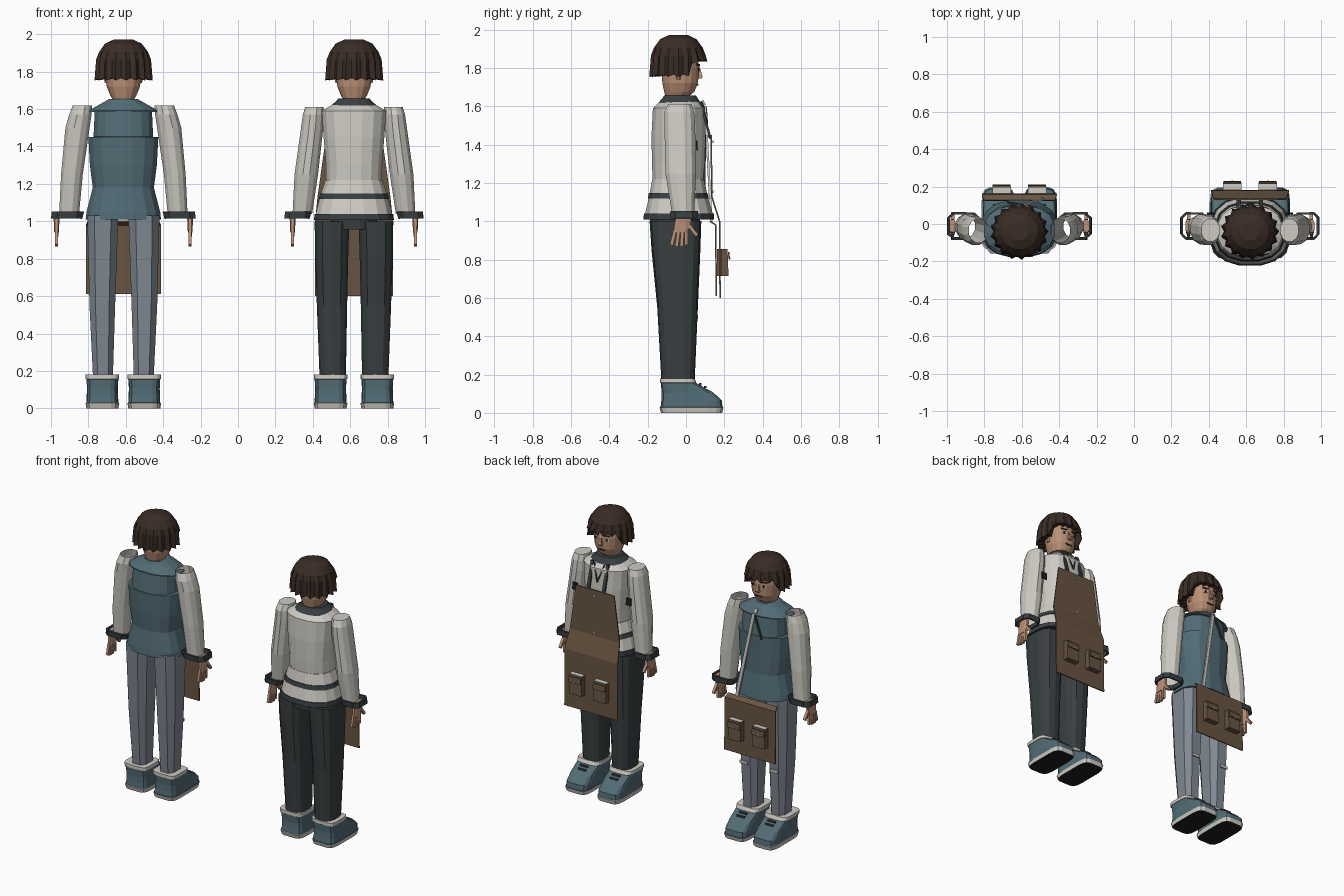
import bpy, bmesh, math
from mathutils import Vector

if "Cube" in bpy.data.objects:
    bpy.data.objects.remove(bpy.data.objects["Cube"])


def material(name, rgb):
    m = bpy.data.materials.new(name)
    m.use_nodes = True
    m.diffuse_color = (*rgb, 1)
    m.node_tree.nodes["Principled BSDF"].inputs["Base Color"].default_value = (*rgb, 1)
    return m


SKIN = material("skin", (0.5, 0.28, 0.18))
HAIR = material("dark brown hair", (0.042, 0.025, 0.019))
CLOTH = material("off white cloth", (0.62, 0.6, 0.55))
TEAL = material("slate teal", (0.085, 0.15, 0.18))
JEANS = material("grey blue denim", (0.22, 0.25, 0.29))
CHARCOAL = material("charcoal", (0.04, 0.05, 0.053))
BROWN = material("brown leather", (0.14, 0.09, 0.055))
BLACK = material("black", (0.012, 0.013, 0.014))


def finish(name, bm, mats, rule=None, thick=0):
    bmesh.ops.recalc_face_normals(bm, faces=bm.faces)
    bm.normal_update()
    if rule:
        for f in bm.faces:
            f.material_index = rule(f)
    me = bpy.data.meshes.new(name)
    bm.to_mesh(me)
    bm.free()
    for m in mats:
        me.materials.append(m)
    ob = bpy.data.objects.new(name, me)
    bpy.context.collection.objects.link(ob)
    if thick:
        mod = ob.modifiers.new("thickness", "SOLIDIFY")
        mod.thickness, mod.offset = thick, 0
    return ob


def skin_rings(name, rings, mats, caps=(True, True), rule=None, thick=0):
    """Bridge closed rings of points."""
    bm = bmesh.new()
    vs = [[bm.verts.new(p) for p in r] for r in rings]
    n = len(vs[0])
    for a, b in zip(vs, vs[1:]):
        for i in range(n):
            j = (i + 1) % n
            bm.faces.new((a[i], a[j], b[j], b[i]))
    if caps[0]:
        bm.faces.new(vs[0][::-1])
    if caps[1]:
        bm.faces.new(vs[-1])
    return finish(name, bm, mats, rule, thick)


def loft(name, rows, mats, cx=0, side=1, n=16, p=2.4, **kw):
    """Stack superellipses given as (z, x0, x1, y0, y1)."""
    def ring(z, x0, x1, y0, y1):
        pts = []
        for i in range(n):
            a = math.tau * (i + 0.5) / n
            c, s = math.cos(a), math.sin(a)
            u = math.copysign(abs(c) ** (2 / p), c)
            v = math.copysign(abs(s) ** (2 / p), s)
            x = (x0 + x1) / 2 + (x1 - x0) / 2 * u
            pts.append((cx + side * x, (y0 + y1) / 2 + (y1 - y0) / 2 * v, z))
        return pts
    return skin_rings(name, [ring(*r) for r in rows], mats, **kw)


def body(name, rows, mat, cx, **kw):
    return loft(name, [(z, -w, w, y0, y1) for z, w, y0, y1 in rows], [mat], cx, **kw)


def bar(name, a, b, width, depth, mat):
    """Box from point a to point b."""
    a, b = Vector(a), Vector(b)
    d = (b - a).normalized()
    ref = Vector((0, 1, 0)) if abs(d.y) < 0.9 else Vector((0, 0, 1))
    u = d.cross(ref).normalized() * width / 2
    v = d.cross(u).normalized() * depth / 2
    return skin_rings(name, [[q + u + v, q - u + v, q - u - v, q + u - v] for q in (a, b)], [mat])


def sheet(name, rows, mat, cx):
    """Thin hanging panel from (z, y, half width) rows."""
    bm = bmesh.new()
    vs = [[bm.verts.new((cx + s * w, y, z)) for s in (-1, 1)] for z, y, w in rows]
    for a, b in zip(vs, vs[1:]):
        bm.faces.new((a[0], a[1], b[1], b[0]))
    return finish(name, bm, [mat], thick=0.008)


def head(cx):
    cy = -0.04
    body("head", [(1.6, .055, -.1, .015), (1.655, .06, -.11, .02), (1.675, .072, -.115, .045),
                  (1.72, .09, -.125, .064), (1.8, .1, -.13, .07), (1.9, .1, -.13, .06)],
         SKIN, cx, p=2.3)
    # nose, eyes, brows, mouth
    loft("nose", [(1.745, -.016, .016, .05, .088), (1.755, -.016, .016, .05, .092),
                  (1.81, -.006, .006, .05, .072)], [SKIN], cx, n=4)
    for s in (-1, 1):
        bar("eye_white", (cx + s * .025, .063, 1.79), (cx + s * .055, .054, 1.79), .014, .012, CLOTH)
        bar("eye", (cx + s * .034, .063, 1.79), (cx + s * .046, .06, 1.79), .014, .014, BLACK)
        bar("brow", (cx + s * .02, .067, 1.815), (cx + s * .062, .054, 1.818), .008, .012, HAIR)
        loft("ear", [(1.74, .085, .1, -.05, -.03), (1.79, .09, .112, -.06, -.02)], [SKIN], cx, s, n=6)
    bar("mouth", (cx - .025, .058, 1.712), (cx + .025, .058, 1.712), .007, .012, HAIR)

    # hair cap with pointed locks, cut higher over the face
    n = 34
    def ring(r, z, notch=0, tip=0):
        pts = []
        for i in range(n):
            a = math.tau * i / n
            front = min(1, max(0, (math.sin(a) - .35) * 4))
            k = r * (1 - notch * (i % 2))
            low = z + (1.845 - z) * front * tip - .012 * tip * (1 - i % 2)
            pts.append((cx + k * math.cos(a), cy + k * math.sin(a) * .97, low))
        return pts
    skin_rings("hair", [ring(.05, 1.972), ring(.098, 1.95), ring(.132, 1.905, .03), ring(.148, 1.865, .1),
                        ring(.157, 1.765, .12, 1), ring(.1, 1.775, 0, 1)], [HAIR], caps=(True, False))


def arms(cx, sleeve, cuff, hand_x, closed):
    for s in (-1, 1):
        loft("sleeve", sleeve, [CLOTH], cx, s, n=12, p=2.1, caps=(False, closed))
        x0, x1 = cuff
        loft("cuff", [(1.015, x0 + .01, x1, -.078, .058), (1.052, x0, x1 - .005, -.082, .06)],
             [CHARCOAL], cx, s, n=8, p=4, caps=(False, False), thick=.012)
        x = cx + s * hand_x
        loft("palm", [(.94, -.013, .013, -.068, .01), (1.0, -.016, .016, -.06, .03),
                      (1.04, -.018, .018, -.045, .025)], [SKIN], x, n=8, p=3)
        for i in range(4):
            bar("finger", (x, -.058 + i * .02, .95), (x, -.076 + i * .026, .875 - .008 * (i in (1, 2))),
                .016, .018, SKIN)
        bar("thumb", (x, .01, .985), (x, .058, .925), .018, .018, SKIN)


def legs(cx, mat, rows, foot_x, sides):
    for s in (-1, 1):
        loft("trouser_leg", rows, [mat], cx, s, n=sides, p=2.8)
        f = foot_x
        prof = [(0, .086, -.132, .19), (.028, .091, -.14, .197), (.03, .086, -.134, .192),
                (.065, .085, -.13, .188), (.105, .083, -.128, .145), (.155, .086, -.132, .055),
                (.158, .09, -.137, .055), (.18, .09, -.137, .045)]
        loft("shoe", [(z, f - w, f + w, y0, y1) for z, w, y0, y1 in prof], [TEAL, CLOTH, BLACK],
             cx, s, n=16, p=5,
             rule=lambda q: 2 if q.normal.z < -.95 and q.calc_center_median().z < .01 else
             int(not .029 < q.calc_center_median().z < .156))
        for y, z in ((.075, .15), (.1, .135)):
            bar("shoe_lace", (cx + s * f - .03, y, z), (cx + s * f + .03, y, z), .012, .012, CHARCOAL)


def pockets(cx, y):
    for s in (-1, 1):
        x = cx + s * .095
        loft("apron_pocket", [(.715, -.05, .05, y, y + .04), (.855, -.05, .05, y, y + .035)],
             [BROWN, CLOTH], x, n=4, p=60, rule=lambda f: int(f.normal.z > .9))
        bar("pocket_flap", (x, y + .04, .84), (x, y + .044, .8), .095, .008, BROWN)
        bar("pocket_stud", (x, y + .046, .812), (x, y + .046, .804), .008, .008, CLOTH)


# figure with the teal vest
A = -.613
head(A)
body("vest", [(1.01, .205, -.18, .13), (1.05, .2, -.178, .125), (1.18, .166, -.16, .105),
              (1.3, .182, -.17, .105), (1.45, .19, -.175, .108), (1.452, .162, -.172, .106),
              (1.6, .155, -.155, .09)], TEAL, A)
body("vest_collar", [(1.585, .192, -.165, .1), (1.592, .188, -.165, .1), (1.635, .11, -.125, .065),
                     (1.655, .075, -.115, .04)], TEAL, A)
arms(A, [(1.04, .235, .345, -.075, .05), (1.25, .215, .335, -.095, .055), (1.5, .178, .312, -.11, .045),
         (1.57, .168, .292, -.115, .04), (1.62, .165, .272, -.1, .03)], (.212, .385), .357, False)
legs(A, JEANS, [(.16, .053, .165, -.11, .035), (.55, .04, .185, -.14, .055),
                (1.03, .022, .198, -.165, .075)], .112, 8)
for side in (-1, 1):
    bar("knee_patch", (A + side * .09, .058, .5), (A + side * .15, .058, .5), .02, .008, CLOTH)
sheet("waist_apron", [(1.0, .125, .19), (.98, .155, .2), (.61, .158, .2)], BROWN, A)
pockets(A, .162)
bar("shoulder_strap", (A + .01, .1, 1.6), (A + .12, .132, 1.0), .022, .012, CLOTH)
bar("neck_cord", (A, .104, 1.59), (A - .06, .115, 1.44), .012, .01, CHARCOAL)
bar("collar_button", (A, .085, 1.63), (A, .1, 1.605), .02, .01, CLOTH)

# figure with the pale jacket and bib apron
B = .62
head(B)
body("jacket", [(1.2, .15, -.175, .09), (1.3, .152, -.18, .1), (1.45, .165, -.182, .105),
                (1.59, .175, -.175, .1), (1.64, .09, -.12, .06)], CLOTH, B)
body("jacket_skirt", [(1.03, .21, -.218, .145), (1.13, .185, -.195, .115), (1.22, .155, -.178, .095)],
     CLOTH, B)
body("hem_band", [(1.008, .217, -.226, .15), (1.04, .214, -.222, .148)], CHARCOAL, B)
body("belt", [(1.118, .192, -.202, .122), (1.148, .184, -.196, .114)], CHARCOAL, B)
body("jacket_collar", [(1.618, .125, -.145, .078), (1.645, .094, -.122, .06), (1.657, .085, -.115, .052)],
     CHARCOAL, B)
arms(B, [(1.04, .222, .33, -.075, .045), (1.25, .19, .32, -.11, .055), (1.5, .162, .285, -.115, .05),
         (1.57, .16, .275, -.115, .045), (1.612, .16, .262, -.095, .03)], (.23, .37), .328, True)
legs(B, CHARCOAL, [(.16, .042, .185, -.128, .045), (.55, .035, .2, -.15, .062),
                   (.85, .028, .21, -.18, .075), (1.0, .022, .212, -.19, .08)], .125, 14)
body("trouser_seat", [(.955, .11, -.185, .06), (1.02, .13, -.19, .08)], CHARCOAL, B)
sheet("bib_apron", [(1.45, .132, .15), (1.13, .134, .195), (1.0, .175, .208), (.6, .178, .208)], BROWN, B)
pockets(B, .182)
for side in (-1, 1):
    bar("apron_strap", (B + side * .06, .075, 1.625), (B + side * .06, .128, 1.43), .022, .012, CHARCOAL)
    bar("sleeve_badge", (B + side * .21, .055, 1.42), (B + side * .21, .058, 1.37), .04, .008, BLACK)
    bar("neck_string", (B + side * .04, .085, 1.62), (B, .112, 1.5), .008, .008, CHARCOAL)
for z in (1.42, 1.16):
    bar("apron_button", (B, .139, z), (B, .139, z - .012), .012, .008, CLOTH)
